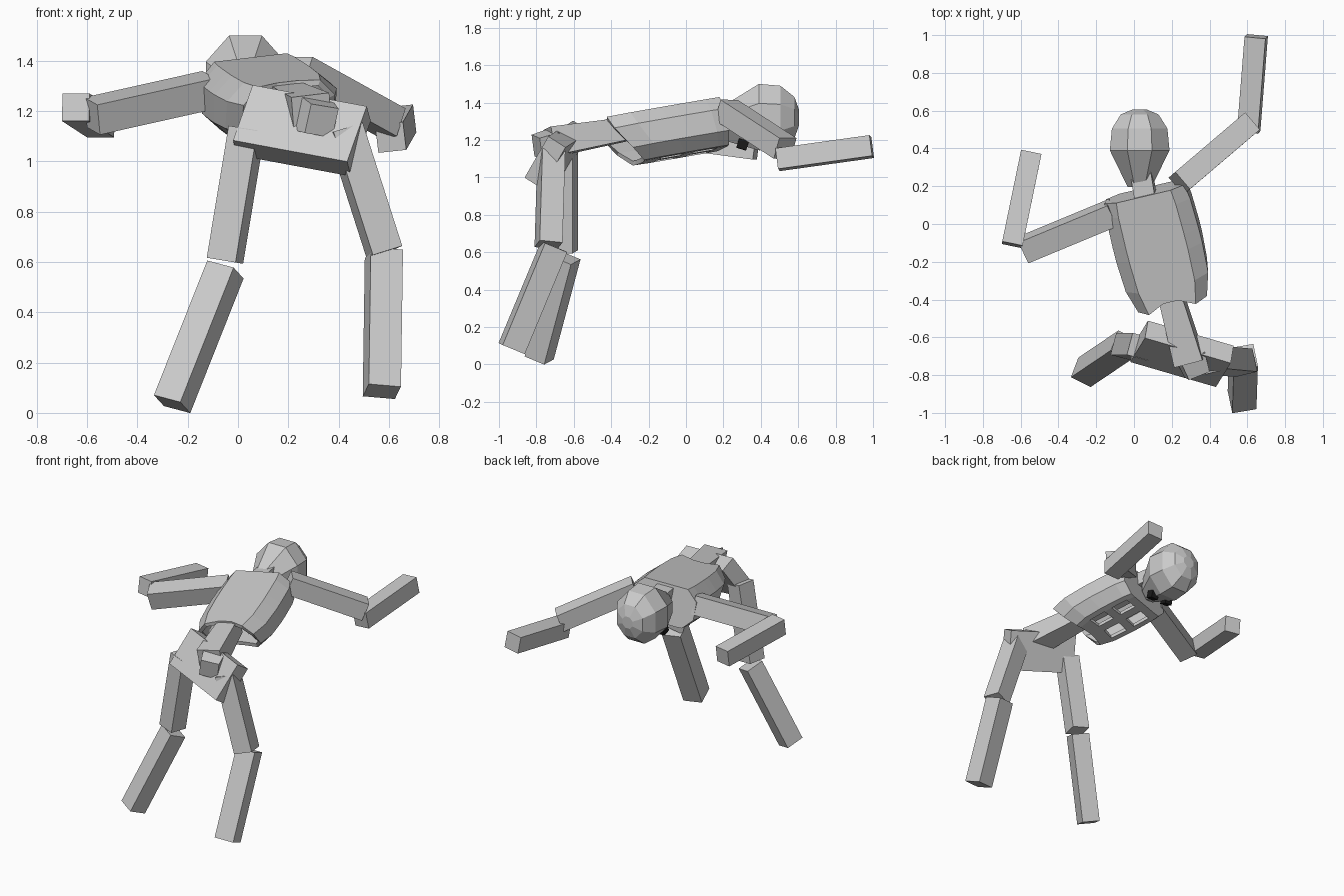
import bpy, bmesh, math
from mathutils import Vector, Matrix

if "Cube" in bpy.data.objects:
    bpy.data.objects.remove(bpy.data.objects["Cube"])


def make(name, verts, faces):
    me = bpy.data.meshes.new(name)
    me.from_pydata([tuple(v) for v in verts], [], faces)
    bm = bmesh.new()
    bm.from_mesh(me)
    bmesh.ops.recalc_face_normals(bm, faces=bm.faces)
    bm.to_mesh(me)
    bm.free()
    ob = bpy.data.objects.new(name, me)
    bpy.context.collection.objects.link(ob)
    return ob


def bone(name, a, b, w, d, side, taper=1.0):
    """Box running from a to b, width w along side, depth d, end b scaled by taper."""
    a, b, side = Vector(a), Vector(b), Vector(side)
    ax = (b - a).normalized()
    u = (side - ax * side.dot(ax)).normalized()
    n = ax.cross(u)
    verts = []
    for p, k in ((a, 1.0), (b, taper)):
        for i, j in ((-1, -1), (1, -1), (1, 1), (-1, 1)):
            verts.append(p + u * (i * w * k / 2) + n * (j * d * k / 2))
    faces = [(0, 1, 2, 3), (4, 5, 6, 7)]
    faces += [(i, (i + 1) % 4, (i + 1) % 4 + 4, i + 4) for i in range(4)]
    return make(name, verts, faces)


# torso frame: origin between the shoulder blades, D towards the hips, F to the chest
T = Vector((0.05, 0.145, 1.413))
D = Vector((0.245, -0.955, -0.165)).normalized()
W = Vector((0.963, 0.264, 0.12))
W = (W - D * W.dot(D)).normalized()
F = W.cross(D)


def torso(w, t, f):
    return T + W * w + D * t + F * f


# rib cage: lofted shell, open below, windows between the front ribs
half = [(0.05, 0, 0.585), (0.16, 0, 0.626), (0.235, 0.07, 0.61), (0.235, 0.19, 0.53),
        (0.165, 0.262, 0.47), (0.125, 0.265, 0.46), (0.03, 0.265, 0.45)]
ring = half + [(-w, f, t) for w, f, t in reversed(half)]
rows = [(0, 0.93), (0.13, 0.98), (0.4, 1.0), (0.53, 1.0), (0.8, 0.96), (1.0, 0.8)]
n = len(ring)
verts = [torso(w * k, t * v, f) for v, k in rows for w, f, t in ring]
faces = [tuple(range(n))]
for r in range(len(rows) - 1):
    for i in range(n):
        if r in (1, 3) and i in (5, 7):
            continue
        j = (i + 1) % n
        faces.append((r * n + i, r * n + j, (r + 1) * n + j, (r + 1) * n + i))
cage = make("rib_cage", verts, faces)
sol = cage.modifiers.new("thickness", 'SOLIDIFY')
sol.thickness = 0.025
sol.offset = -1

# spine, running through the pelvis to the tail end
bone("spine", torso(0, 0.5, 0.075), torso(0.01, 0.93, 0.075), 0.12, 0.12, W, 1.3)
bone("upper_spine", torso(0, 0.02, 0.08), torso(0, 0.5, 0.075), 0.1, 0.1, W)
bone("tail", torso(0.02, 0.9, 0.085), torso(0.03, 1.01, 0.09), 0.14, 0.14, W + F * 0.3, 0.85)
bone("neck", torso(0, 0.05, 0.06), (0.04, 0.27, 1.35), 0.11, 0.1, W)

# pelvis
bone("pelvis", (0.293, -0.624, 1.232), (0.215, -0.751, 1.012), 0.48, 0.11, (0.455, -0.13, -0.08))

# head: octagonal loft, crown towards +y, face down
levels = [(0.195, 0.063, 1.2, 1.38), (0.39, 0.158, 1.145, 1.5), (0.505, 0.147, 1.15, 1.49),
          (0.58, 0.1, 1.21, 1.43), (0.605, 0.04, 1.28, 1.36)]
hv = []
for y, hw, z0, z1 in levels:
    for k in range(8):
        a = math.radians(22.5 + 45 * k)
        hv.append((0.03 + hw * math.cos(a) / 0.924, y,
                   (z0 + z1) / 2 + (z1 - z0) / 2 * math.sin(a) / 0.924))
m = len(levels)
hf = [tuple(range(8)), tuple(range((m - 1) * 8, m * 8))]
hf += [(r * 8 + k, r * 8 + (k + 1) % 8, r * 8 + 8 + (k + 1) % 8, r * 8 + 8 + k)
       for r in range(m - 1) for k in range(8)]
make("head", hv, hf)

# dark eye sockets
dark = bpy.data.materials.new("dark")
dark.diffuse_color = (0.01, 0.01, 0.01, 1)
dark.use_nodes = True
dark.node_tree.nodes["Principled BSDF"].inputs["Base Color"].default_value = dark.diffuse_color
for label, s in (("left", -1), ("right", 1)):
    eye = bone(label + "_eye", (0.03 + s * 0.058, 0.31, 1.2), (0.03 + s * 0.06, 0.295, 1.152),
               0.055, 0.055, (1, 0, 0))
    eye.data.materials.append(dark)

# limbs: name, start, end, thickness, side direction
limbs = [
    ("right_upper_arm", (0.24, 0.215, 1.36), (0.61, 0.53, 1.155), 0.12, (0.65, -0.75, 0)),
    ("right_forearm", (0.607, 0.49, 1.095), (0.647, 0.993, 1.165), 0.112, (1, 0, 0.12)),
    ("left_upper_arm", (-0.11, 0.06, 1.285), (-0.58, -0.135, 1.18), 0.125, (0.35, -0.9, -0.25)),
    ("left_forearm", (-0.645, -0.11, 1.215), (-0.545, 0.375, 1.15), 0.11, (1, -0.2, 0)),
    ("right_thigh", (0.425, -0.72, 1.13), (0.582, -0.735, 0.64), 0.125, (0.95, 0.2, 0)),
    ("right_shin", (0.58, -0.705, 0.63), (0.572, -0.932, 0.085), 0.13, (0.97, 0.2, 0)),
    ("left_thigh", (0.035, -0.65, 1.13), (-0.052, -0.65, 0.605), 0.12, (0.95, -0.25, 0)),
    ("left_shin", (-0.05, -0.642, 0.57), (-0.262, -0.785, 0.035), 0.12, (0.92, -0.35, 0)),
]
for name, a, b, th, side in limbs:
    bone(name, a, b, th, th, side)
